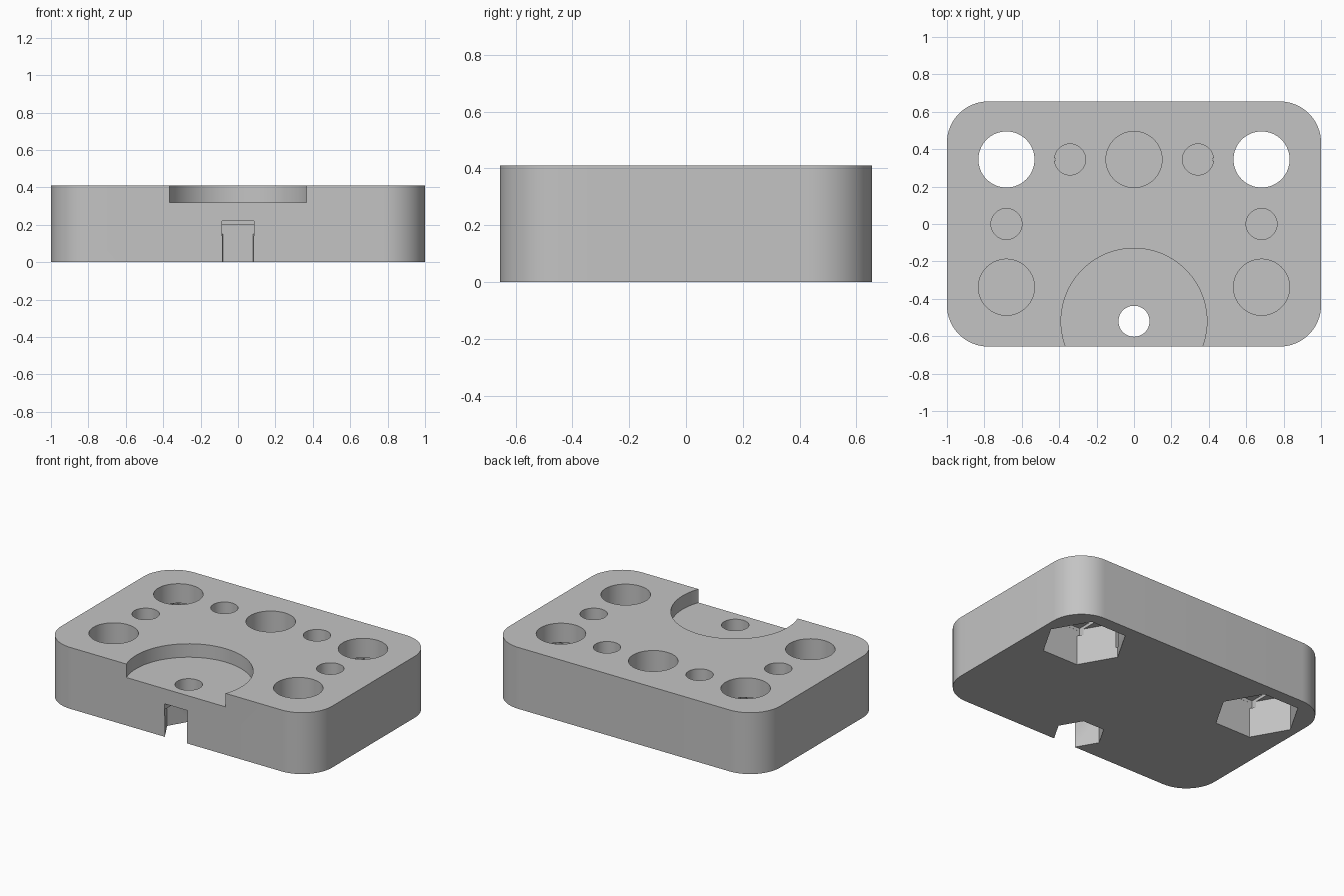
import bpy, bmesh, math

default = bpy.data.objects.get("Cube")
if default:
    bpy.data.objects.remove(default, do_unlink=True)

grey = bpy.data.materials.new("light grey")
grey.use_nodes = True
COLOUR = (0.55, 0.55, 0.55, 1)
grey.diffuse_color = COLOUR
grey.node_tree.nodes["Principled BSDF"].inputs["Base Color"].default_value = COLOUR

WIDTH, DEPTH, HEIGHT, CORNER = 2.0, 1.31, 0.41, 0.22
ABOVE, BELOW = HEIGHT + 0.1, -0.1
FLOOR = 0.07  # bottom of the blind holes


def prism(name, outline, z0, z1):
    """Extrude a closed outline from z0 to z1."""
    bm = bmesh.new()
    face = bm.faces.new([bm.verts.new((x, y, z0)) for x, y in outline])
    ext = bmesh.ops.extrude_face_region(bm, geom=[face])
    verts = [v for v in ext["geom"] if isinstance(v, bmesh.types.BMVert)]
    bmesh.ops.translate(bm, verts=verts, vec=(0, 0, z1 - z0))
    bmesh.ops.recalc_face_normals(bm, faces=bm.faces)
    mesh = bpy.data.meshes.new(name)
    bm.to_mesh(mesh)
    bm.free()
    mesh.materials.append(grey)
    obj = bpy.data.objects.new(name, mesh)
    bpy.context.collection.objects.link(obj)
    return obj


def ring(x, y, r, n):
    return [(x + r * math.cos(math.tau * i / n), y + r * math.sin(math.tau * i / n))
            for i in range(n)]


def box(x, y0, y1, half):
    return [(x - half, y0), (x + half, y0), (x + half, y1), (x - half, y1)]


# Rounded plate
outline = []
for k, (sx, sy) in enumerate([(1, 1), (-1, 1), (-1, -1), (1, -1)]):
    cx, cy = sx * (WIDTH / 2 - CORNER), sy * (DEPTH / 2 - CORNER)
    for i in range(17):
        a = math.pi / 2 * (k + i / 16)
        outline.append((cx + CORNER * math.cos(a), cy + CORNER * math.sin(a)))
plate = prism("mounting_plate", outline, 0, HEIGHT)


def cut(shape, z0, z1):
    cutter = prism("cutter", shape, z0, z1)
    cutter.hide_render = True
    mod = plate.modifiers.new("cut", "BOOLEAN")
    mod.operation = "DIFFERENCE"
    mod.solver = "EXACT"
    mod.object = cutter
    bpy.context.view_layer.objects.active = plate
    bpy.ops.object.modifier_apply(modifier=mod.name)
    bpy.data.objects.remove(cutter, do_unlink=True)


BIG, SMALL = 0.15, 0.083
ROW, SIDE = 0.345, 0.682

# Round recess opening through the front edge, with its screw hole
cut(ring(0, -0.52, 0.39, 96), 0.32, ABOVE)
cut(ring(0, -0.52, SMALL, 48), 0.1, ABOVE)

# Small nut pocket under the recess, with stepped ceiling
cut(ring(0, -0.52, 0.16, 6), BELOW, 0.18)
cut(box(0, -0.67, -0.3815, 0.085), 0.15, 0.20)
cut(box(0, -0.68, -0.435, 0.0845), 0.14, 0.22)

# Blind centre hole
cut(ring(0, ROW, BIG, 64), FLOOR, ABOVE)

for s in (-1, 1):
    # Through holes with large nut pockets and stepped ceilings
    cut(ring(s * SIDE, ROW, BIG, 64), 0.1, ABOVE)
    cut(ring(s * SIDE, ROW, 0.263, 6), BELOW, 0.24)
    cut(box(s * SIDE, ROW - 0.227, ROW + 0.227, 0.153), 0.2, 0.26)
    cut(box(s * SIDE, ROW - 0.152, ROW + 0.152, 0.152), 0.19, 0.28)
    # Blind holes
    cut(ring(s * SIDE, -0.338, BIG, 64), FLOOR, ABOVE)
    cut(ring(s * SIDE, 0, SMALL, 48), FLOOR, ABOVE)
    cut(ring(s * 0.342, ROW, SMALL, 48), FLOOR, ABOVE)

# Smooth curved walls, sharp rims
bpy.ops.object.select_all(action="DESELECT")
plate.select_set(True)
bpy.context.view_layer.objects.active = plate
bpy.ops.object.shade_smooth_by_angle(angle=math.radians(30))
